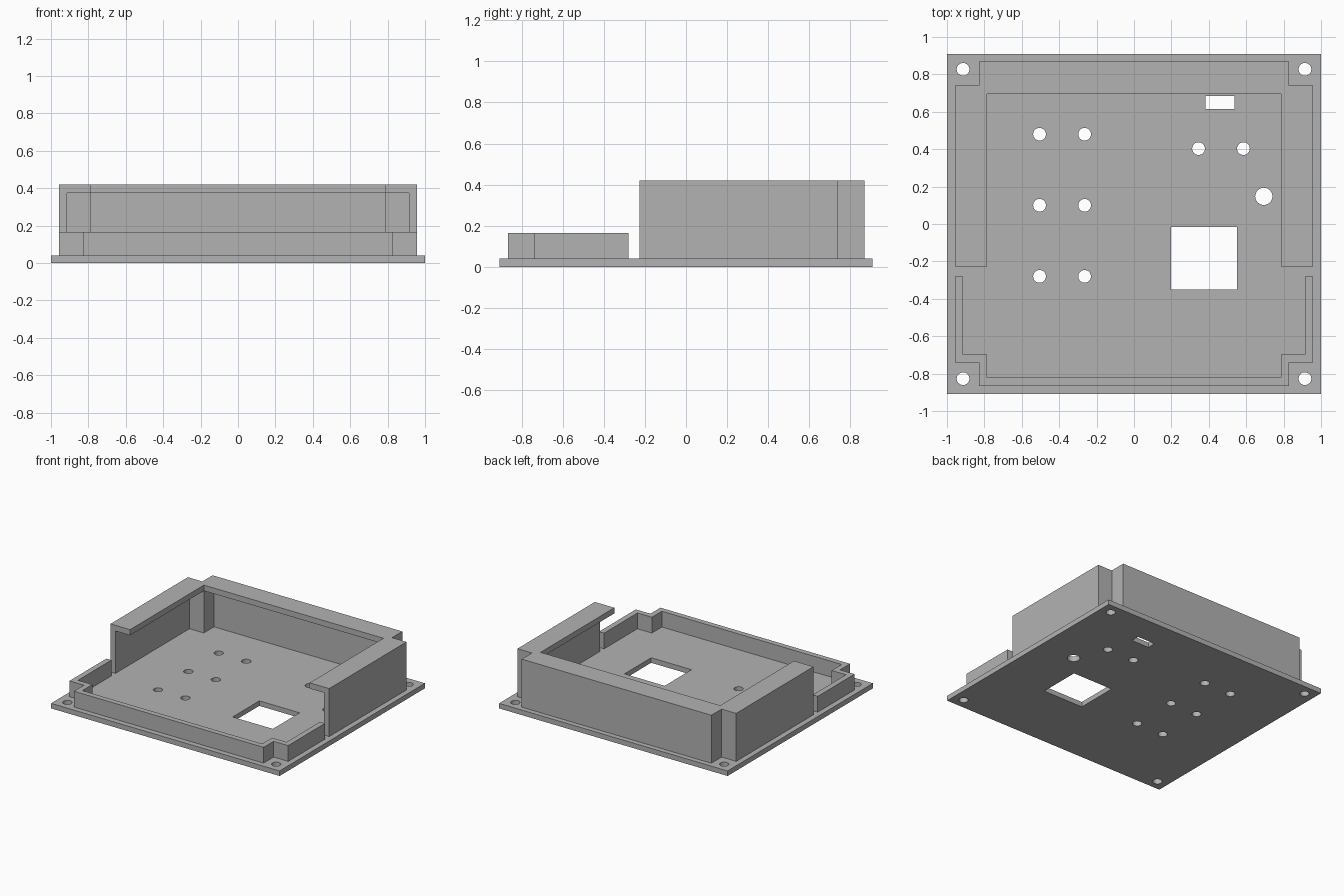
import bpy
import bmesh

cube = bpy.data.objects.get("Cube")
if cube:
    bpy.data.objects.remove(cube, do_unlink=True)

grey = bpy.data.materials.new("plain grey")
grey.use_nodes = True
colour = (0.45, 0.45, 0.45, 1)
grey.diffuse_color = colour
grey.node_tree.nodes["Principled BSDF"].inputs["Base Color"].default_value = colour

PLATE_TOP, LOW_TOP, LIP_BASE, HIGH_TOP = 0.04, 0.165, 0.375, 0.42


def prism(name, outline, z0, z1):
    """Extrude a plan outline from z0 up to z1."""
    bm = bmesh.new()
    face = bm.faces.new([bm.verts.new((x, y, z0)) for x, y in outline])
    top = bmesh.ops.extrude_face_region(bm, geom=[face])["geom"]
    verts = [v for v in top if isinstance(v, bmesh.types.BMVert)]
    bmesh.ops.translate(bm, verts=verts, vec=(0, 0, z1 - z0))
    bmesh.ops.recalc_face_normals(bm, faces=bm.faces)
    return add_object(name, bm)


def cylinder(name, x, y, radius):
    """Upright cutter that passes right through the plate."""
    bm = bmesh.new()
    bmesh.ops.create_cone(bm, cap_ends=True, segments=32, radius1=radius,
                          radius2=radius, depth=0.2)
    bmesh.ops.translate(bm, verts=bm.verts, vec=(x, y, 0.02))
    return add_object(name, bm)


def add_object(name, bm):
    mesh = bpy.data.meshes.new(name)
    bm.to_mesh(mesh)
    bm.free()
    mesh.materials.append(grey)
    obj = bpy.data.objects.new(name, mesh)
    bpy.context.collection.objects.link(obj)
    return obj


def cut(target, cutters):
    """Subtract the cutters, bake the result and discard them."""
    for cutter in cutters:
        mod = target.modifiers.new("cut", 'BOOLEAN')
        mod.operation = 'DIFFERENCE'
        mod.solver = 'EXACT'
        mod.object = cutter
        cutter.hide_render = True
    bpy.context.view_layer.update()
    graph = bpy.context.evaluated_depsgraph_get()
    baked = bpy.data.meshes.new_from_object(target.evaluated_get(graph))
    target.modifiers.clear()
    target.data = baked
    for cutter in cutters:
        bpy.data.objects.remove(cutter, do_unlink=True)


def rectangle(x0, x1, y0, y1):
    return [(x0, y0), (x1, y0), (x1, y1), (x0, y1)]


def mirrored(half):
    """Complete a right-hand half outline with its mirror image."""
    return half + [(-x, y) for x, y in reversed(half)]


# Base plate with screw holes and openings
plate = prism("base_plate", rectangle(-1, 1, -0.908, 0.908), 0, PLATE_TOP)
holes = [(x, y) for x in (-0.914, 0.914) for y in (-0.827, 0.827)]
holes += [(x, y) for x in (-0.505, -0.264) for y in (-0.28, 0.1, 0.48)]
holes += [(0.345, 0.403), (0.585, 0.403)]
cutters = [cylinder("hole_cutter", x, y, 0.034) for x, y in holes]
cutters.append(cylinder("large_hole_cutter", 0.694, 0.148, 0.046))
for name, box in (("window_cutter", (0.198, 0.551, -0.351, -0.017)),
                  ("slot_cutter", (0.382, 0.536, 0.616, 0.684))):
    cutters.append(prism(name, rectangle(*box), -0.1, 0.2))
cut(plate, cutters)

# Low front wall, notched around the corner screws
outer = mirrored([(0.957, -0.28), (0.957, -0.74), (0.83, -0.74), (0.83, -0.865)])
inner = mirrored([(0.913, -0.28), (0.913, -0.697), (0.787, -0.697), (0.787, -0.822)])
prism("low_front_wall", outer + inner[::-1], PLATE_TOP, LOW_TOP)

# Tall rear wall with an inward lip, hollowed below the lip
outer = mirrored([(0.957, -0.227), (0.957, 0.74), (0.83, 0.74), (0.83, 0.868)])
lip = mirrored([(0.786, -0.227), (0.786, 0.696)])
wall = prism("tall_rear_wall", outer + lip[::-1], PLATE_TOP, HIGH_TOP)
room = mirrored([(0.913, -0.4), (0.913, 0.698), (0.788, 0.698), (0.788, 0.825)])
cut(wall, [prism("room_cutter", room, -0.1, LIP_BASE)])
